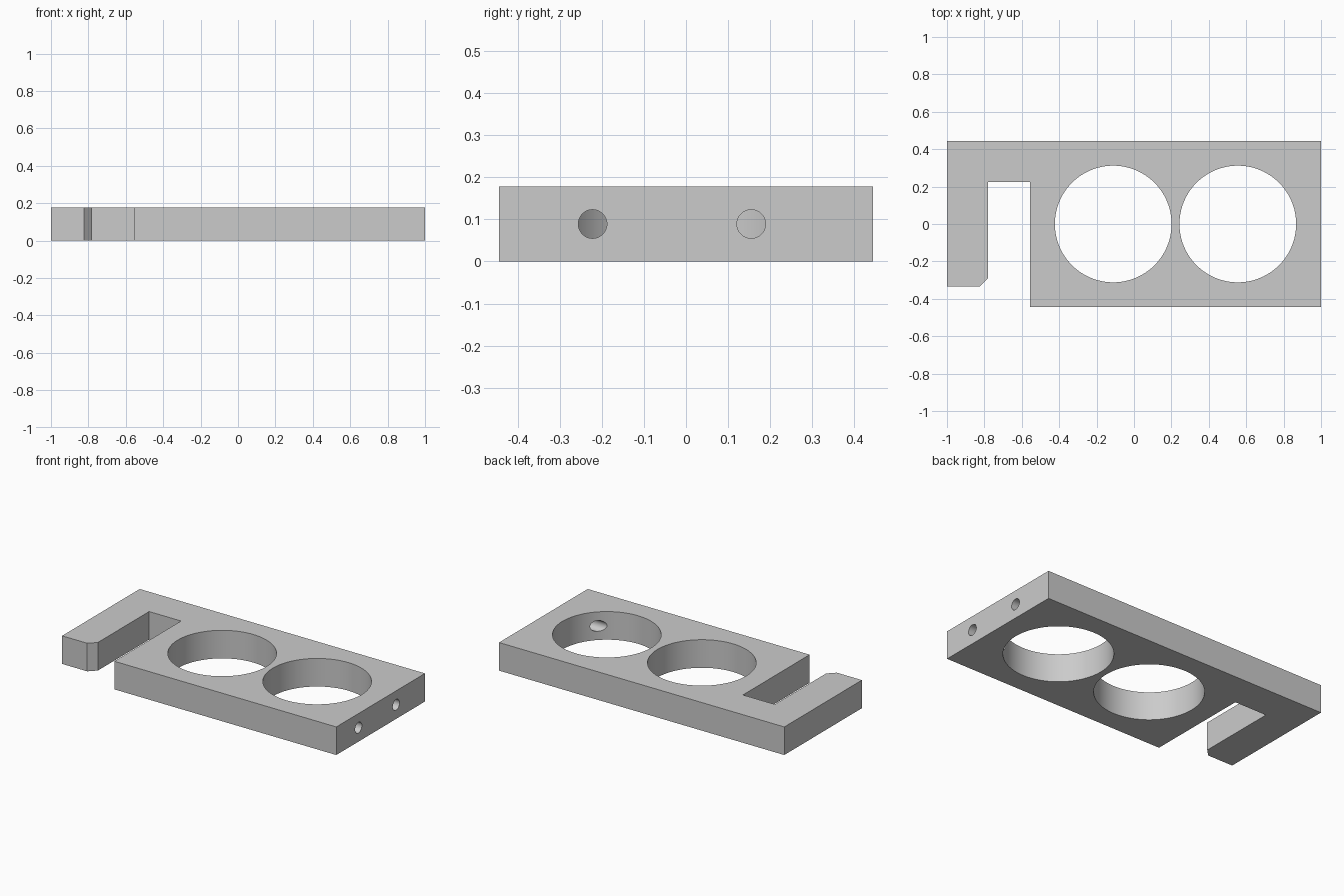
import bpy
import bmesh
import math

if "Cube" in bpy.data.objects:
    bpy.data.objects.remove(bpy.data.objects["Cube"], do_unlink=True)

HEIGHT = 0.178

# One plain grey for the whole part
grey = bpy.data.materials.new("plain_grey")
grey.use_nodes = True
colour = (0.6, 0.6, 0.6, 1)
grey.diffuse_color = colour
grey.node_tree.nodes["Principled BSDF"].inputs["Base Color"].default_value = colour

# Plate outline: rectangular body with a hooked arm and chamfered tip
outline = [(-1, 0.444), (-1, -0.333), (-0.824, -0.333), (-0.78, -0.289),
           (-0.78, 0.224), (-0.556, 0.224), (-0.556, -0.444),
           (1, -0.444), (1, 0.444)]
bm = bmesh.new()
base = bm.faces.new([bm.verts.new((x, y, 0)) for x, y in outline])
extruded = bmesh.ops.extrude_face_region(bm, geom=[base])
top = [v for v in extruded["geom"] if isinstance(v, bmesh.types.BMVert)]
bmesh.ops.translate(bm, verts=top, vec=(0, 0, HEIGHT))
bmesh.ops.recalc_face_normals(bm, faces=bm.faces)
mesh = bpy.data.meshes.new("hooked_plate")
bm.to_mesh(mesh)
bm.free()
mesh.materials.append(grey)
plate = bpy.data.objects.new("hooked_plate", mesh)
bpy.context.collection.objects.link(plate)


def drill(radius, depth, centre, tilt=0, sides=96):
    """Cut a round hole through the plate and discard the cutter."""
    bpy.ops.mesh.primitive_cylinder_add(vertices=sides, radius=radius, depth=depth,
                                        location=centre, rotation=(0, tilt, 0))
    cutter = bpy.context.object
    cutter.name = "hole_cutter"
    cutter.hide_render = True
    cutter.data.materials.append(grey)
    cut = plate.modifiers.new("hole", "BOOLEAN")
    cut.operation = "DIFFERENCE"
    cut.solver = "EXACT"
    cut.object = cutter
    bpy.context.view_layer.objects.active = plate
    bpy.ops.object.modifier_apply(modifier=cut.name)
    bpy.data.objects.remove(cutter, do_unlink=True)


# Two large through holes
for x in (-0.111, 0.555):
    drill(0.312, 1, (x, 0, HEIGHT / 2))

# Two screw holes running from the end face into the nearer large hole
for y in (-0.222, 0.155):
    drill(0.034, 0.5, (0.85, y, HEIGHT / 2), tilt=math.pi / 2, sides=48)

# Smooth hole walls, sharp edges
bpy.ops.object.select_all(action="DESELECT")
plate.select_set(True)
bpy.context.view_layer.objects.active = plate
bpy.ops.object.shade_smooth_by_angle(angle=math.radians(30))
